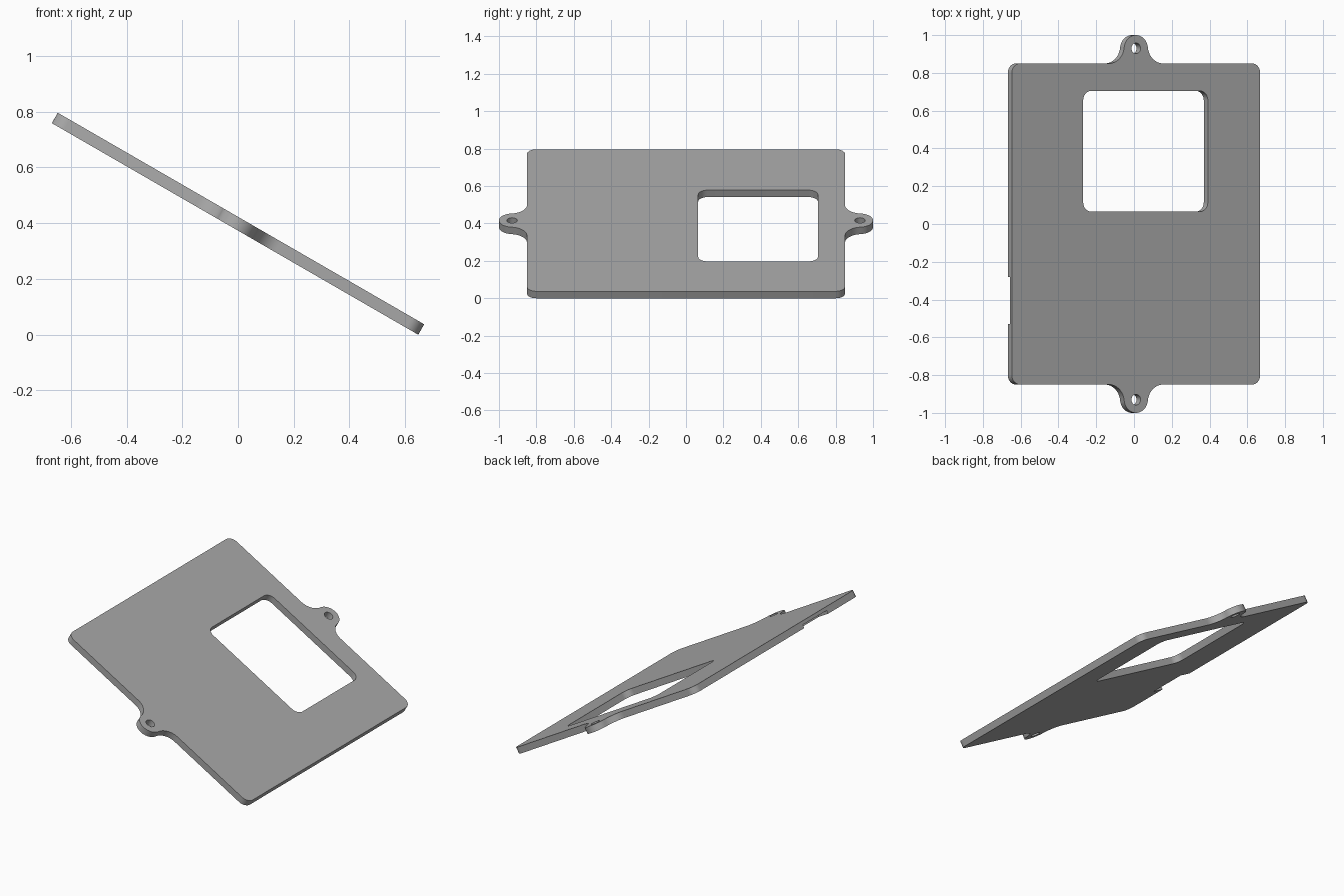
import bpy, bmesh
from math import radians, cos, sin, pi, atan2
from mathutils import Matrix

if "Cube" in bpy.data.objects:
    bpy.data.objects.remove(bpy.data.objects["Cube"])

LENGTH, HALF_Y, THICK, CORNER = 1.518, 0.85, 0.043, 0.05
TAB_Y, TAB_R, FLARE = 0.927, 0.073, 0.165
TILT = Matrix.Translation((0, 0, 0.398)) @ Matrix.Rotation(radians(30), 4, 'Y')

grey = bpy.data.materials.new("plain grey")
grey.use_nodes = True
grey.diffuse_color = (0.4, 0.4, 0.4, 1)
grey.node_tree.nodes["Principled BSDF"].inputs["Base Color"].default_value = (0.4, 0.4, 0.4, 1)


def arc(cx, cy, r, a, b, n=8):
    return [(cx + r * cos(a + (b - a) * i / n), cy + r * sin(a + (b - a) * i / n))
            for i in range(n + 1)]


def rounded_rect(x0, x1, y0, y1, r):
    return (arc(x1 - r, y1 - r, r, 0, pi / 2) + arc(x0 + r, y1 - r, r, pi / 2, pi)
            + arc(x0 + r, y0 + r, r, pi, 1.5 * pi) + arc(x1 - r, y0 + r, r, 1.5 * pi, 2 * pi))


def half_outline():
    """Back half of the plate edge: corner, flared ear, corner."""
    drop = TAB_Y - HALF_Y
    r = (FLARE**2 + drop**2 - TAB_R**2) / (2 * (TAB_R + drop))
    cy = HALF_Y + r
    a = atan2(cy - TAB_Y, FLARE)  # direction from ear centre to flare centre
    x = LENGTH / 2 - CORNER
    return (arc(x, HALF_Y - CORNER, CORNER, 0, pi / 2)
            + arc(FLARE, cy, r, 1.5 * pi, pi + a, 10)
            + arc(0, TAB_Y, TAB_R, a, pi - a, 20)[1:-1]
            + arc(-FLARE, cy, r, -a, -pi / 2, 10)
            + arc(-x, HALF_Y - CORNER, CORNER, pi / 2, pi))


# Plate with ears, window and screw holes
back = half_outline()
loops = [back + [(-x, -y) for x, y in back],
         rounded_rect(-0.323, 0.439, 0.065, 0.705, 0.05)]
for side in (1, -1):
    loops.append(arc(0, side * 0.93, 0.028, 0, 2 * pi, 24)[:-1])

bm = bmesh.new()
for loop in loops:
    verts = [bm.verts.new((x, y, -THICK / 2)) for x, y in loop]
    for i, v in enumerate(verts):
        bm.edges.new((verts[i - 1], v))
bmesh.ops.triangle_fill(bm, use_beauty=True, use_dissolve=False, edges=bm.edges[:])
top = bmesh.ops.extrude_face_region(bm, geom=bm.faces[:])["geom"]
bmesh.ops.translate(bm, vec=(0, 0, THICK),
                    verts=[g for g in top if isinstance(g, bmesh.types.BMVert)])
bmesh.ops.recalc_face_normals(bm, faces=bm.faces[:])
mesh = bpy.data.meshes.new("plate")
bm.to_mesh(mesh)
bm.free()
mesh.materials.append(grey)
plate = bpy.data.objects.new("mounting_plate", mesh)
bpy.context.collection.objects.link(plate)
plate.matrix_world = TILT

# Shallow notch under the raised edge
bpy.ops.mesh.primitive_cube_add(size=1)
cutter = bpy.context.object
cutter.name = "notch_cutter"
cutter.data.materials.append(grey)
cutter.matrix_world = (TILT @ Matrix.Translation((-LENGTH / 2, -0.405, -THICK / 2))
                       @ Matrix.Diagonal((0.16, 0.25, THICK, 1)))
cutter.hide_render = True
cut = plate.modifiers.new("notch", 'BOOLEAN')
cut.object = cutter
cut.solver = 'EXACT'

bpy.ops.object.select_all(action='DESELECT')
plate.select_set(True)
bpy.context.view_layer.objects.active = plate
bpy.ops.object.modifier_apply(modifier="notch")
bpy.data.objects.remove(cutter)
bpy.ops.object.shade_smooth_by_angle(angle=radians(30))
